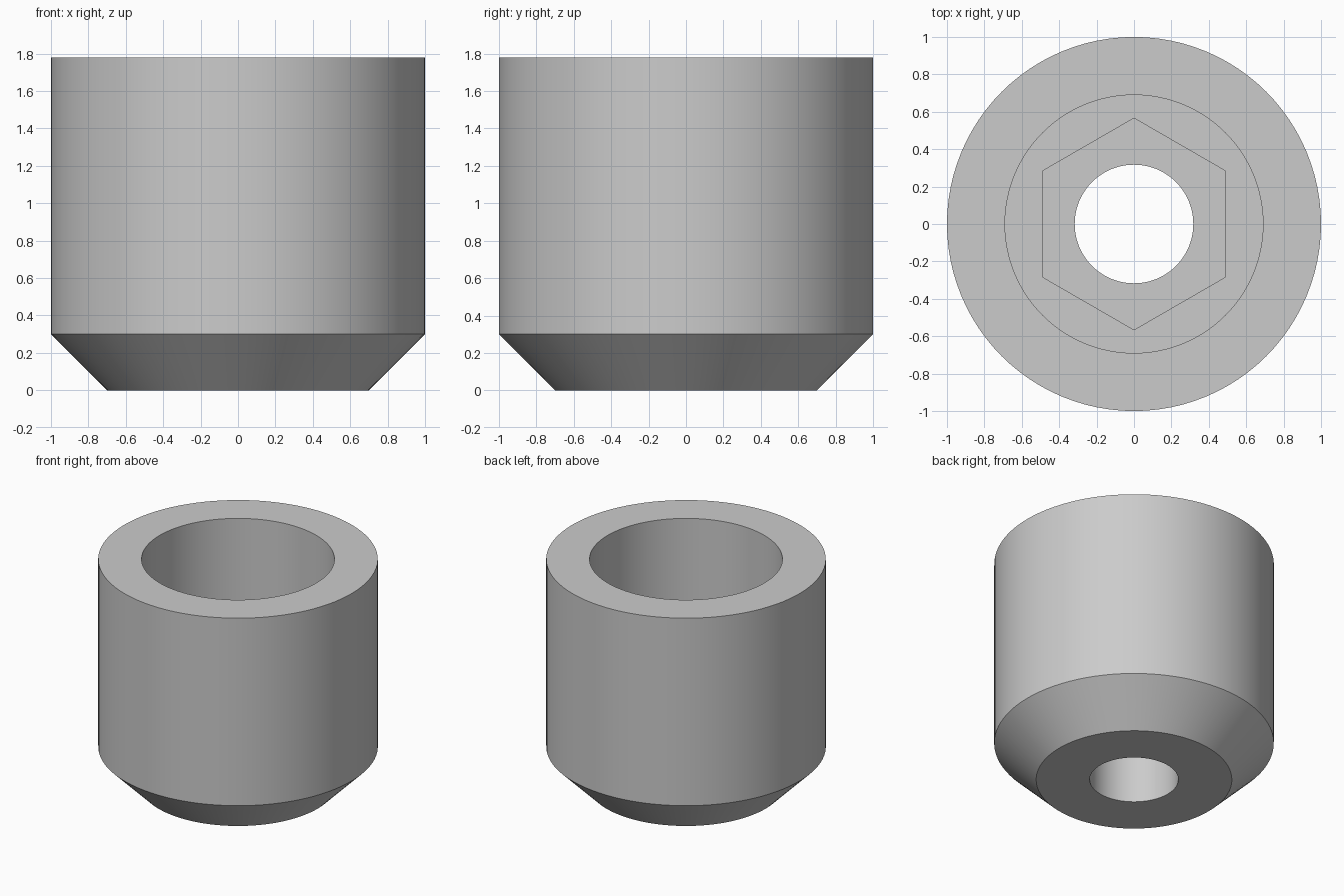
import bpy, bmesh, math

if "Cube" in bpy.data.objects:
    bpy.data.objects.remove(bpy.data.objects["Cube"])

SIDES = 96  # divisible by 6 so the hexagon corners land on vertices


def round_r(radius):
    return lambda a: radius


def hex_r(apothem):
    # radius of a hexagon whose corners point along +y and -y
    sector = math.pi / 3
    return lambda a: apothem / math.cos((a + sector / 2) % sector - sector / 2)


# Closed section: outer wall, bore, hexagonal pocket, through hole
section = [
    (round_r(0.70), 0.0),
    (round_r(1.00), 0.30),
    (round_r(1.00), 1.78),
    (round_r(0.69), 1.78),
    (round_r(0.69), 0.90),
    (hex_r(0.49), 0.90),
    (hex_r(0.49), 0.40),
    (round_r(0.317), 0.40),
    (round_r(0.317), 0.0),
]

bm = bmesh.new()
rings = []
for radius, z in section:
    ring = []
    for i in range(SIDES):
        a = 2 * math.pi * i / SIDES
        r = radius(a)
        ring.append(bm.verts.new((r * math.cos(a), r * math.sin(a), z)))
    rings.append(ring)

for k, low in enumerate(rings):
    high = rings[(k + 1) % len(rings)]
    for i in range(SIDES):
        j = (i + 1) % SIDES
        bm.faces.new((low[i], low[j], high[j], high[i]))
bmesh.ops.recalc_face_normals(bm, faces=bm.faces)

mesh = bpy.data.meshes.new("sleeve_body")
bm.to_mesh(mesh)
bm.free()
body = bpy.data.objects.new("sleeve_body", mesh)
bpy.context.collection.objects.link(body)

# Single grey finish
grey = bpy.data.materials.new("plain_grey")
grey.diffuse_color = (0.6, 0.6, 0.6, 1)
grey.use_nodes = True
grey.node_tree.nodes["Principled BSDF"].inputs["Base Color"].default_value = grey.diffuse_color
mesh.materials.append(grey)

# Smooth round walls, sharp rims
bpy.context.view_layer.objects.active = body
body.select_set(True)
bpy.ops.object.shade_smooth_by_angle(angle=math.radians(30))
